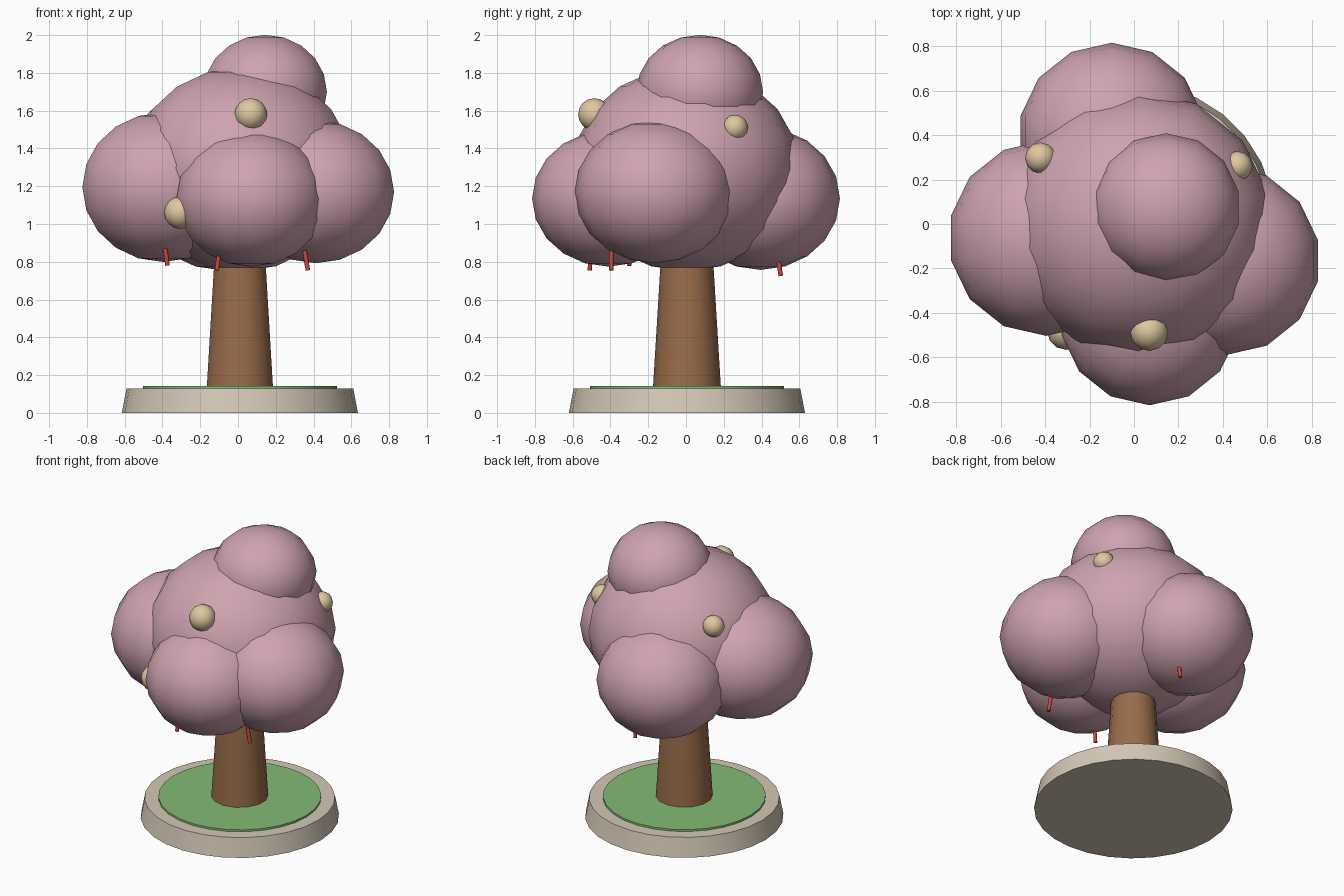
import bpy
import math
from mathutils import Vector

if "Cube" in bpy.data.objects:
    bpy.data.objects.remove(bpy.data.objects["Cube"])


def material(name, rgb):
    """Flat material from 0-255 display values converted to linear."""
    m = bpy.data.materials.new(name)
    lin = [((c / 255 + 0.055) / 1.055) ** 2.4 for c in rgb]
    m.diffuse_color = (*lin, 1)
    m.use_nodes = True
    m.node_tree.nodes["Principled BSDF"].inputs["Base Color"].default_value = m.diffuse_color
    return m


PINK = material("blossom_pink", (206, 163, 175))
CREAM = material("lantern_cream", (222, 200, 160))
BROWN = material("bark_brown", (152, 108, 74))
GREEN = material("grass_green", (132, 187, 117))
STONE = material("stone_beige", (212, 200, 182))
RED = material("ribbon_red", (205, 70, 62))


def finish(name, mat, angle):
    ob = bpy.context.object
    ob.name = name
    ob.data.materials.append(mat)
    bpy.ops.object.shade_smooth_by_angle(angle=math.radians(angle))
    return ob


def ball(name, mat, loc, r, squash=1.0, segments=14, rings=10):
    bpy.ops.mesh.primitive_uv_sphere_add(segments=segments, ring_count=rings,
                                         radius=r, location=loc)
    bpy.context.object.scale.z = squash
    return finish(name, mat, 60)


def cone(name, mat, r1, r2, z1, z2, sides):
    bpy.ops.mesh.primitive_cone_add(vertices=sides, radius1=r1, radius2=r2,
                                    depth=z2 - z1,
                                    location=(0.01, 0.005, (z1 + z2) / 2))
    return finish(name, mat, 40)


# Planter, lawn and trunk
cone("stone_base", STONE, 0.625, 0.60, 0.0, 0.13, 28)
cone("grass_disc", GREEN, 0.513, 0.513, 0.12, 0.143, 28)
cone("trunk", BROWN, 0.18, 0.13, 0.13, 0.95, 14)

# Foliage clumps: centre, horizontal radius, vertical squash
clumps = {
    "foliage_centre": ((0.02, 0.0, 1.29), 0.60, 0.90),
    "foliage_left": ((-0.395, -0.063, 1.195), 0.44, 0.90),
    "foliage_right": ((0.413, -0.165, 1.17), 0.424, 0.89),
    "foliage_front": ((0.07, -0.41, 1.135), 0.405, 0.89),
    "foliage_back": ((-0.10, 0.395, 1.135), 0.42, 0.90),
    "foliage_top": ((0.144, 0.073, 1.70), 0.335, 0.90),
}
for name, (loc, r, squash) in clumps.items():
    ball(name, PINK, loc, r, squash)

# Round lanterns set in the foliage
lanterns = [((0.068, -0.485, 1.58), 0.086), ((-0.305, -0.48, 1.06), 0.086),
            ((0.465, 0.26, 1.51), 0.068), ((-0.42, 0.297, 1.545), 0.07)]
for i, (loc, r) in enumerate(lanterns):
    ball(f"lantern_{i + 1}", CREAM, loc, r, segments=12, rings=8)

# Thin ribbons hanging under the clumps: top and bottom points
ribbons = [((-0.387, -0.30, 0.88), (-0.373, -0.30, 0.78)),
           ((-0.10, -0.505, 0.85), (-0.112, -0.51, 0.755)),
           ((0.352, -0.395, 0.86), (0.37, -0.397, 0.755)),
           ((0.04, 0.487, 0.82), (0.04, 0.502, 0.725))]
for i, (a, b) in enumerate(ribbons):
    a, b = Vector(a), Vector(b)
    bpy.ops.mesh.primitive_cylinder_add(vertices=8, radius=0.012,
                                        depth=(a - b).length,
                                        location=(a + b) / 2)
    bpy.context.object.rotation_euler = (a - b).to_track_quat('Z', 'Y').to_euler()
    finish(f"ribbon_{i + 1}", RED, 50)
